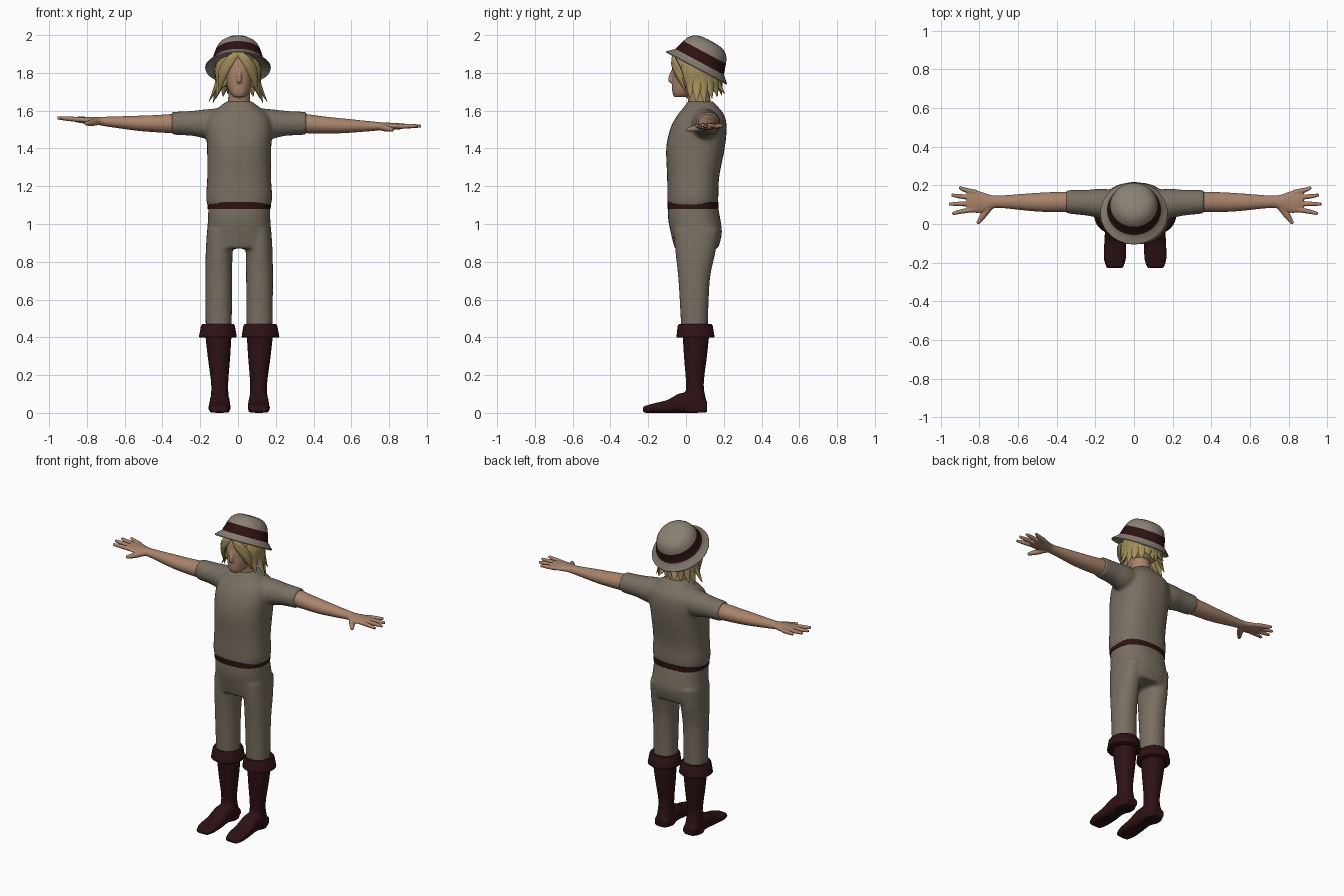
import bpy, bmesh, math
from mathutils import Vector, Matrix

if "Cube" in bpy.data.objects:
    bpy.data.objects.remove(bpy.data.objects["Cube"])


def material(name, rgb):
    m = bpy.data.materials.new(name)
    m.use_nodes = True
    m.diffuse_color = (*rgb, 1)
    m.node_tree.nodes["Principled BSDF"].inputs["Base Color"].default_value = (*rgb, 1)
    return m


CLOTH = material("taupe cloth", (0.19, 0.16, 0.122))
FELT = material("hat felt", (0.25, 0.215, 0.17))
LEATHER = material("dark leather", (0.027, 0.006, 0.007))
SKIN = material("skin", (0.40, 0.23, 0.145))
HAIR = material("blond hair", (0.36, 0.27, 0.10))
MID = 0.006


def spline(rows, n=5):
    """Smooth rows of numbers with Catmull-Rom interpolation."""
    out = []
    for i in range(len(rows) - 1):
        a, b = rows[max(i - 1, 0)], rows[i]
        c, d = rows[i + 1], rows[min(i + 2, len(rows) - 1)]
        for k in range(n):
            t = k / n
            out.append([q + t / 2 * (r - p + t * (2 * p - 5 * q + 4 * r - s + t * (3 * (q - r) + s - p)))
                        for p, q, r, s in zip(a, b, c, d)])
    return out + [list(rows[-1])]


def skin_rings(bm, rings, power=2.0, sides=32):
    """Skin (centre, u, v) cross-sections, closing both ends."""
    loops = []
    for centre, u, v in rings:
        loop = []
        for k in range(sides):
            c, s = math.cos(math.tau * k / sides), math.sin(math.tau * k / sides)
            loop.append(bm.verts.new(centre + u * math.copysign(abs(c) ** (2 / power), c)
                                     + v * math.copysign(abs(s) ** (2 / power), s)))
        loops.append(loop)
    for a, b in zip(loops, loops[1:]):
        for k in range(sides):
            j = (k + 1) % sides
            bm.faces.new((a[k], a[j], b[j], b[k]))
    bm.faces.new(loops[0])
    bm.faces.new(loops[-1])


def loft(bm, axis, rows, power=2.0, side=1, n=5):
    """Rows are: position on axis, two centre offsets, two half sizes."""
    rings = []
    for t, a, b, ru, rv in spline(rows, n):
        if axis == "z":
            rings.append((Vector((MID + side * a, b, t)), Vector((ru, 0, 0)), Vector((0, rv, 0))))
        elif axis == "y":
            rings.append((Vector((MID + side * a, t, b)), Vector((ru, 0, 0)), Vector((0, 0, rv))))
        else:
            rings.append((Vector((MID + side * t, a, b)), Vector((0, ru, 0)), Vector((0, 0, rv))))
    skin_rings(bm, rings, power)


def tube(bm, rows, normal, flat=1.0, sides=10):
    """Tapered tube through rows of x, y, z, radius."""
    pts = spline(rows, 4)
    rings = []
    for i, p in enumerate(pts):
        tangent = Vector(pts[min(i + 1, len(pts) - 1)][:3]) - Vector(pts[max(i - 1, 0)][:3])
        u = tangent.cross(normal).normalized()
        v = u.cross(tangent).normalized()
        rings.append((Vector(p[:3]), u * p[3], v * p[3] * flat))
    skin_rings(bm, rings, sides=sides)


def finish(name, bm, mats, voxel=0, relax=4):
    bmesh.ops.recalc_face_normals(bm, faces=bm.faces[:])
    me = bpy.data.meshes.new(name)
    bm.to_mesh(me)
    bm.free()
    for m in mats:
        me.materials.append(m)
    ob = bpy.data.objects.new(name, me)
    bpy.context.collection.objects.link(ob)
    bpy.ops.object.select_all(action="DESELECT")
    ob.select_set(True)
    bpy.context.view_layer.objects.active = ob
    bpy.ops.object.shade_smooth_by_angle(angle=math.radians(40))
    if voxel:
        r = ob.modifiers.new("Blend", "REMESH")
        r.mode = "VOXEL"
        r.voxel_size = voxel
        r.use_smooth_shade = True
        s = ob.modifiers.new("Relax", "SMOOTH")
        s.factor = 0.5
        s.iterations = relax
    return ob


# Shirt with short sleeves
bm = bmesh.new()
loft(bm, "z", [(1.09, 0, .035, .165, .13), (1.14, 0, .036, .175, .135), (1.25, 0, .038, .169, .138),
               (1.4, 0, .05, .17, .155), (1.5, 0, .065, .175, .15), (1.57, 0, .078, .16, .128),
               (1.62, 0, .08, .105, .09), (1.65, 0, .075, .066, .066)], 2.4)
for s in (-1, 1):
    loft(bm, "x", [(.08, .09, 1.53, .085, .085), (.18, .105, 1.53, .077, .077),
                   (.25, .11, 1.533, .067, .066), (.356, .115, 1.533, .061, .061)], side=s)
finish("shirt", bm, [CLOTH], .01, 6)

# Belt
bm = bmesh.new()
loft(bm, "z", [(1.08, 0, .037, .167, .134), (1.117, 0, .037, .169, .135)], 2.4, n=1)
finish("belt", bm, [LEATHER])

# Trousers
bm = bmesh.new()
loft(bm, "z", [(1.11, 0, .036, .163, .13), (1.03, 0, .043, .165, .138), (.95, 0, .055, .17, .135),
               (.87, 0, .055, .172, .115)], 2.4)
for s in (-1, 1):
    loft(bm, "z", [(.97, .1, .055, .07, .12), (.85, .106, .05, .071, .106), (.7, .108, .043, .071, .083),
                   (.44, .108, .045, .069, .07)], 2.2, s)
finish("trousers", bm, [CLOTH], .01, 6)

# Boots and turned-down cuffs
for s, label in ((-1, "right"), (1, "left")):
    bm = bmesh.new()
    loft(bm, "z", [(.43, .11, .053, .071, .072), (.3, .107, .05, .06, .061), (.15, .103, .047, .045, .047),
                   (.06, .103, .05, .05, .058), (.002, .103, .052, .054, .062)], 2.2, s)
    loft(bm, "y", [(.112, .103, .03, .042, .028), (.04, .103, .05, .052, .05), (-.03, .103, .052, .053, .052),
                   (-.1, .103, .034, .057, .034), (-.18, .105, .024, .057, .024),
                   (-.228, .105, .017, .042, .016)], 2.8, s)
    finish(label + "_boot", bm, [LEATHER], .007, 3)
    bm = bmesh.new()
    loft(bm, "z", [(.398, .113, .05, .095, .096), (.402, .113, .05, .1, .101), (.46, .112, .049, .09, .093),
                   (.47, .112, .049, .083, .086)], side=s, n=1)
    finish(label + "_boot_cuff", bm, [LEATHER])

# Arms and hands with spread fingers
for s, label in ((-1, "right"), (1, "left")):
    bm = bmesh.new()
    loft(bm, "x", [(.32, .115, 1.533, .053, .053), (.45, .113, 1.528, .051, .045), (.55, .113, 1.527, .045, .039),
                   (.7, .115, 1.53, .032, .026), (.75, .113, 1.532, .038, .021), (.8, .113, 1.533, .055, .019),
                   (.85, .118, 1.535, .058, .016), (.87, .12, 1.536, .05, .012)], side=s)
    for y, tip_x, tip_y in ((.163, .91, .19), (.135, .95, .15), (.105, .963, .103), (.077, .945, .053)):
        tube(bm, [(MID + s * x, yy, z, r) for x, yy, z, r in
                  ((.82, y, 1.534, .014), ((.85 + tip_x) / 2, (y + tip_y) / 2, 1.538, .0125),
                   (tip_x, tip_y, 1.54, .008))], Vector((0, 0, 1)))
    tube(bm, [(MID + s * x, y, z, r) for x, y, z, r in
              ((.745, .1, 1.53, .02), (.785, .045, 1.52, .017), (.815, .002, 1.515, .009))], Vector((0, 0, 1)))
    # One arm is held a little higher than the other
    for v in bm.verts:
        v.co.z -= s * .035 * max(0, abs(v.co.x) - .35)
    finish(label + "_arm", bm, [SKIN], .004, 3)

# Head, nose, ears and neck
bm = bmesh.new()
loft(bm, "z", [(1.672, 0, -.03, .03, .032), (1.7, 0, -.005, .052, .068), (1.76, 0, .03, .074, .104),
               (1.82, 0, .045, .082, .118), (1.88, 0, .052, .078, .11), (1.93, 0, .06, .05, .07)], 2.2)
loft(bm, "z", [(1.58, 0, .082, .07, .066), (1.64, 0, .072, .06, .06), (1.74, 0, .062, .055, .06)])
tube(bm, [(MID, -.068, 1.815, .009), (MID, -.082, 1.775, .013), (MID, -.08, 1.75, .013)], Vector((0, -1, 0)))
for s in (-1, 1):
    bmesh.ops.create_uvsphere(bm, u_segments=12, v_segments=8, radius=.025, matrix=Matrix.Translation(
        (MID + s * .08, .05, 1.79)) @ Matrix.Diagonal((.5, .8, 1.2, 1)))
finish("head", bm, [SKIN], .006, 4)

# Hair: a cap set behind the face, then pointed locks around it
bm = bmesh.new()
bmesh.ops.create_uvsphere(bm, u_segments=32, v_segments=20, radius=.11,
                          matrix=Matrix.Translation((0, .085, 1.815)))
for s in (-1, 1):
    for angle, tip_z, flare in ((48, 1.72, .113), (66, 1.67, .125), (84, 1.648, .155), (102, 1.64, .135),
                                (120, 1.665, .135), (140, 1.675, .125), (158, 1.69, .145), (174, 1.68, .12)):
        d = Vector((s * math.sin(math.radians(angle)), -math.cos(math.radians(angle)), 0))
        path = []
        for r, z, w in ((.085, 1.89, .02), (.108, 1.82, .034), (.108, 1.745, .03), (flare, tip_z, .003)):
            path.append((d.x * r, .07 + d.y * r, z, w))
        tube(bm, path, d, .5)
    # Parted fringe sweeping to each side
    for drop in (0, .03):
        tube(bm, [(s * .003, -.055, 1.905, .016), (s * .045, -.066, 1.87 - drop / 2, .022),
                  (s * .084, -.036, 1.81 - drop, .022), (s * .1, 0, 1.73 - drop, .004)],
             Vector((s * .5, -1, 0)), .5)
finish("hair", bm, [HAIR])

# Hat, tipped back, with a dark band
bm = bmesh.new()
profile = [(.012, .156), (.05, .154), (.08, .147), (.105, .13), (.119, .11), (.128, .087), (.137, .058),
           (.146, .03), (.163, .014), (.182, -.004), (.18, -.01), (.158, .006), (.138, .02)]
skin_rings(bm, [(Vector((0, 0, h)), Vector((r * .955, 0, 0)), Vector((0, r, 0))) for r, h in profile], sides=48)
for f in bm.faces:
    c = f.calc_center_median()
    if .03 < c.z < .087 and c.xy.length > .11:
        f.material_index = 1
bm.transform(Matrix.Translation((0, .058, 1.832)) @ Matrix.Rotation(math.radians(-28), 4, "X"))
finish("hat", bm, [FELT, LEATHER])
